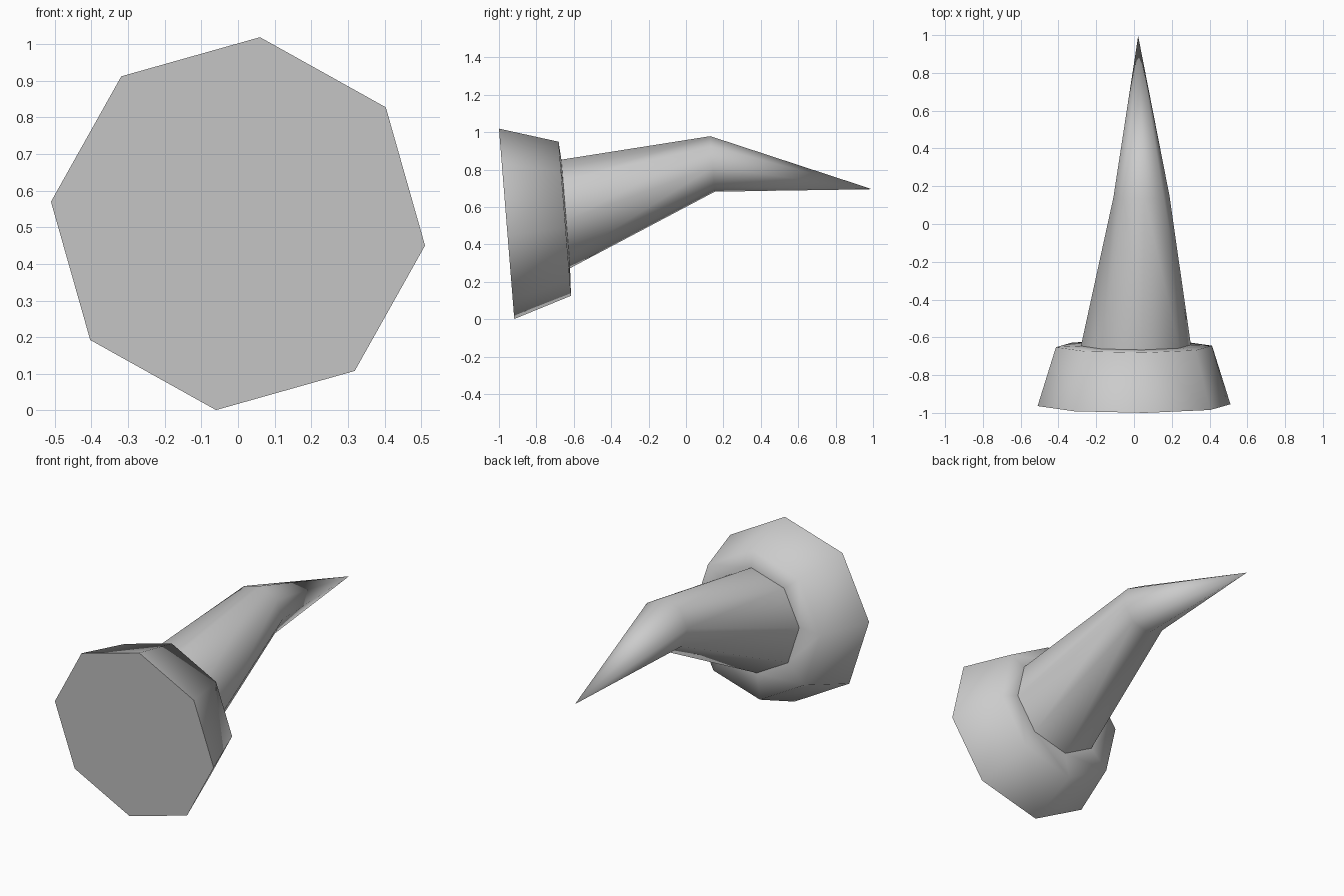
import bpy, bmesh, math
from mathutils import Vector

cube = bpy.data.objects.get("Cube")
if cube:
    bpy.data.objects.remove(cube)

SIDES = 8
PHASE = math.radians(83.3)
TILT = math.radians(4.6)

grey = bpy.data.materials.new("plain_grey")
grey.use_nodes = True
grey.diffuse_color = (0.6, 0.6, 0.6, 1)
grey.node_tree.nodes["Principled BSDF"].inputs["Base Color"].default_value = (0.6, 0.6, 0.6, 1)


def ring(bm, centre, radius):
    """Octagonal loop facing along y, leaning slightly to the front."""
    verts = []
    for i in range(SIDES):
        a = PHASE + math.tau * i / SIDES
        up = radius * math.sin(a)
        offset = Vector((radius * math.cos(a), -up * math.sin(TILT), up * math.cos(TILT)))
        verts.append(bm.verts.new(Vector(centre) + offset))
    return verts


def bridge(bm, a, b):
    for i in range(SIDES):
        j = (i + 1) % SIDES
        bm.faces.new((a[i], a[j], b[j], b[i]))


def finish(bm, name):
    for f in bm.faces:
        f.smooth = True
    bmesh.ops.recalc_face_normals(bm, faces=bm.faces)
    mesh = bpy.data.meshes.new(name)
    bm.to_mesh(mesh)
    bm.free()
    mesh.materials.append(grey)
    obj = bpy.data.objects.new(name, mesh)
    bpy.context.collection.objects.link(obj)


horn_root = ((0.01, -0.643, 0.563), 0.293)

# Tapered collar: flat sharp-edged front, soft back shoulder reaching the horn
bm = bmesh.new()
front = ring(bm, (0, -0.959, 0.51), 0.514)
back = ring(bm, (0, -0.648, 0.537), 0.416)
inner = ring(bm, *horn_root)
cap = bm.faces.new(front)
bridge(bm, front, back)
bridge(bm, back, inner)
for e in cap.edges:
    e.smooth = False
finish(bm, "collar")

# Bent horn: tapered shaft, then a point
bm = bmesh.new()
root = ring(bm, *horn_root)
bend = ring(bm, (0.04, 0.142, 0.83), 0.15)
tip = bm.verts.new((0.022, 0.995, 0.695))
bridge(bm, root, bend)
for i in range(SIDES):
    bm.faces.new((bend[i], bend[(i + 1) % SIDES], tip))
# The open root is joined to the collar, so outward is away from the shaft axis
finish(bm, "horn")
